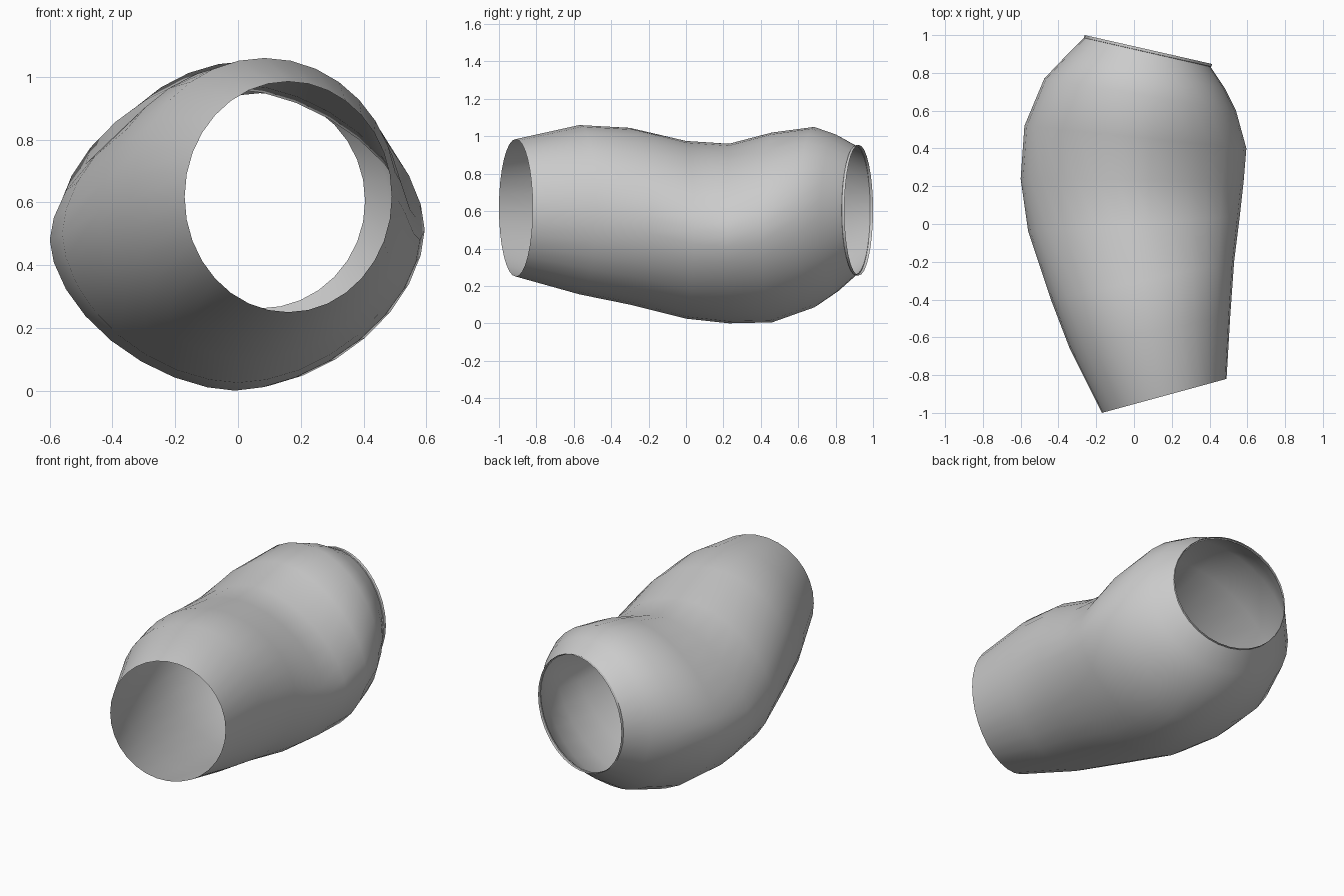
import bpy, bmesh, math

cube = bpy.data.objects.get("Cube")
if cube:
    bpy.data.objects.remove(cube, do_unlink=True)

SEGMENTS = 32

# Each section: left-hand edge (x, y), right-hand edge (x, y),
# bottom z, top z, roundness (2 is an ellipse, less is more pointed)
SECTIONS = [
    ((-0.17, -1.00), (0.49, -0.82), 0.25, 0.985, 2.0),
    ((-0.34, -0.66), (0.51, -0.48), 0.155, 1.06, 2.0),
    ((-0.44, -0.40), (0.53, -0.20), 0.10, 1.045, 1.95),
    ((-0.56, -0.04), (0.56, 0.04), 0.025, 0.975, 1.8),
    ((-0.60, 0.24), (0.58, 0.22), 0.0, 0.96, 1.72),
    ((-0.58, 0.52), (0.595, 0.40), 0.005, 1.02, 1.78),
    ((-0.475, 0.77), (0.54, 0.60), 0.085, 1.05, 1.95),
    ((-0.37, 0.88), (0.48, 0.72), 0.165, 1.01, 2.0),
    ((-0.265, 0.985), (0.405, 0.832), 0.262, 0.948, 2.0),
    # short collar around the back opening
    ((-0.265, 0.986), (0.41, 0.833), 0.256, 0.954, 2.0),
    ((-0.261, 1.00), (0.414, 0.847), 0.256, 0.954, 2.0),
]


def curve_power(value, roundness):
    return math.copysign(abs(value) ** (2 / roundness), value)


def add_ring(bm, a, b, low, high, roundness):
    ring = []
    for i in range(SEGMENTS):
        angle = math.tau * i / SEGMENTS
        across = 0.5 + 0.5 * curve_power(math.cos(angle), roundness)
        up = 0.5 + 0.5 * curve_power(math.sin(angle), roundness)
        ring.append(bm.verts.new((a[0] + (b[0] - a[0]) * across,
                                  a[1] + (b[1] - a[1]) * across,
                                  low + (high - low) * up)))
    return ring


# Bent sleeve, open at both ends
bm = bmesh.new()
rings = [add_ring(bm, *section) for section in SECTIONS]
for r, s in zip(rings, rings[1:]):
    for i in range(SEGMENTS):
        j = (i + 1) % SEGMENTS
        bm.faces.new((r[i], s[i], s[j], r[j]))
mesh = bpy.data.meshes.new("bent_sleeve")
bm.to_mesh(mesh)
bm.free()

sleeve = bpy.data.objects.new("bent_sleeve", mesh)
bpy.context.collection.objects.link(sleeve)

# Plain grey surface
grey = bpy.data.materials.new("plain_grey")
grey.use_nodes = True
colour = (0.6, 0.6, 0.6, 1)
grey.diffuse_color = colour
grey.node_tree.nodes["Principled BSDF"].inputs["Base Color"].default_value = colour
mesh.materials.append(grey)

bpy.ops.object.select_all(action="DESELECT")
sleeve.select_set(True)
bpy.context.view_layer.objects.active = sleeve
bpy.ops.object.shade_smooth_by_angle(angle=math.radians(45))
